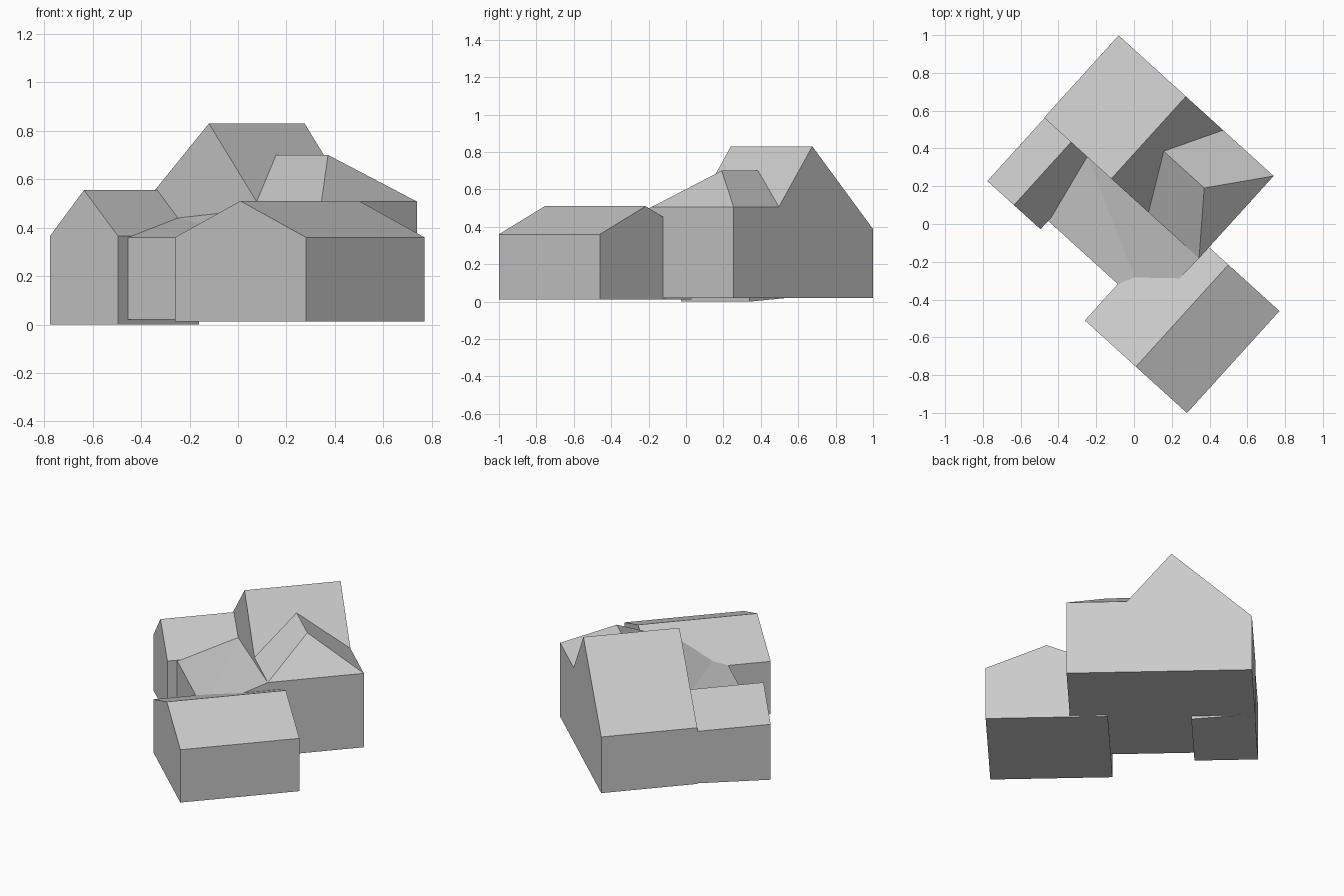
import bpy, bmesh, math

cube = bpy.data.objects.get("Cube")
if cube:
    bpy.data.objects.remove(cube, do_unlink=True)

TURN = math.radians(-42.2)   # the whole house sits diagonally on its plot

grey = bpy.data.materials.new("light grey")
grey.use_nodes = True
colour = (0.6, 0.6, 0.6, 1)
grey.diffuse_color = colour
bsdf = next(n for n in grey.node_tree.nodes if n.type == 'BSDF_PRINCIPLED')
bsdf.inputs["Base Color"].default_value = colour


def build(name, points, faces):
    """Make a flat-faced object, turned onto the house axes."""
    bm = bmesh.new()
    verts = [bm.verts.new(p) for p in points]
    for f in faces:
        bm.faces.new([verts[i] for i in f])
    bmesh.ops.recalc_face_normals(bm, faces=bm.faces)
    mesh = bpy.data.meshes.new(name)
    bm.to_mesh(mesh)
    bm.free()
    mesh.materials.append(grey)
    obj = bpy.data.objects.new(name, mesh)
    obj.rotation_euler.z = TURN
    bpy.context.collection.objects.link(obj)
    return obj


def prism(name, profile, near, far):
    """Extrude a gable profile of (across, height) points along the ridge."""
    n = len(profile)
    points = [(a, b, z) for b in (near, far) for a, z in profile]
    sides = [(i, (i + 1) % n, (i + 1) % n + n, i + n) for i in range(n)]
    return build(name, points, sides + [tuple(range(n)), tuple(range(n, 2 * n))])


def gable(left, right, base, eave, ridge):
    return [(left, base), (right, base), (right, eave),
            ((left + right) / 2, ridge), (left, eave)]


# Main block: steep uneven gable beside a flat shoulder
NEAR, FAR, RIGHT, VALLEY = 0.097, 0.685, 0.377, 0.016
SHOULDER = 0.507
prism("main_block", [(-0.731, 0.02), (RIGHT, 0.02), (RIGHT, SHOULDER),
                     (VALLEY, SHOULDER), (-0.25, 0.83), (-0.731, 0.39)], NEAR, FAR)

# Hipped roof over the shoulder, running into the main slope
mid = (NEAR + FAR) / 2
build("hipped_roof",
      [(VALLEY, NEAR, SHOULDER), (RIGHT, NEAR, SHOULDER),
       (RIGHT, FAR, SHOULDER), (VALLEY, FAR, SHOULDER),
       (0.147, mid, 0.70), (-0.142, mid, 0.70)],
      [(0, 1, 4, 5), (1, 2, 4), (2, 3, 5, 4)])

# Left wing, its hidden back corner slightly raised at the base
wing = prism("left_wing", gable(-0.728, -0.348, 0, 0.365, 0.555), -0.353, 0.144)
wing.data.vertices[5].co.z = 0.025

# Front wing
prism("front_wing", gable(0.15, 0.88, 0.012, 0.36, 0.51), -0.553, 0.176)

# Link between the wings, with a folded lean-to roof
corners = [(-0.42, -0.293), (0.365, -0.293), (RIGHT, NEAR), (-0.42, NEAR)]
heights = [0.36, 0.36, SHOULDER, 0.44]
build("lean_to_link",
      [(a, b, 0.02) for a, b in corners] +
      [(a, b, z) for (a, b), z in zip(corners, heights)],
      [(0, 1, 2, 3), (4, 5, 7), (5, 6, 7)] +
      [(i, (i + 1) % 4, (i + 1) % 4 + 4, i + 4) for i in range(4)])
